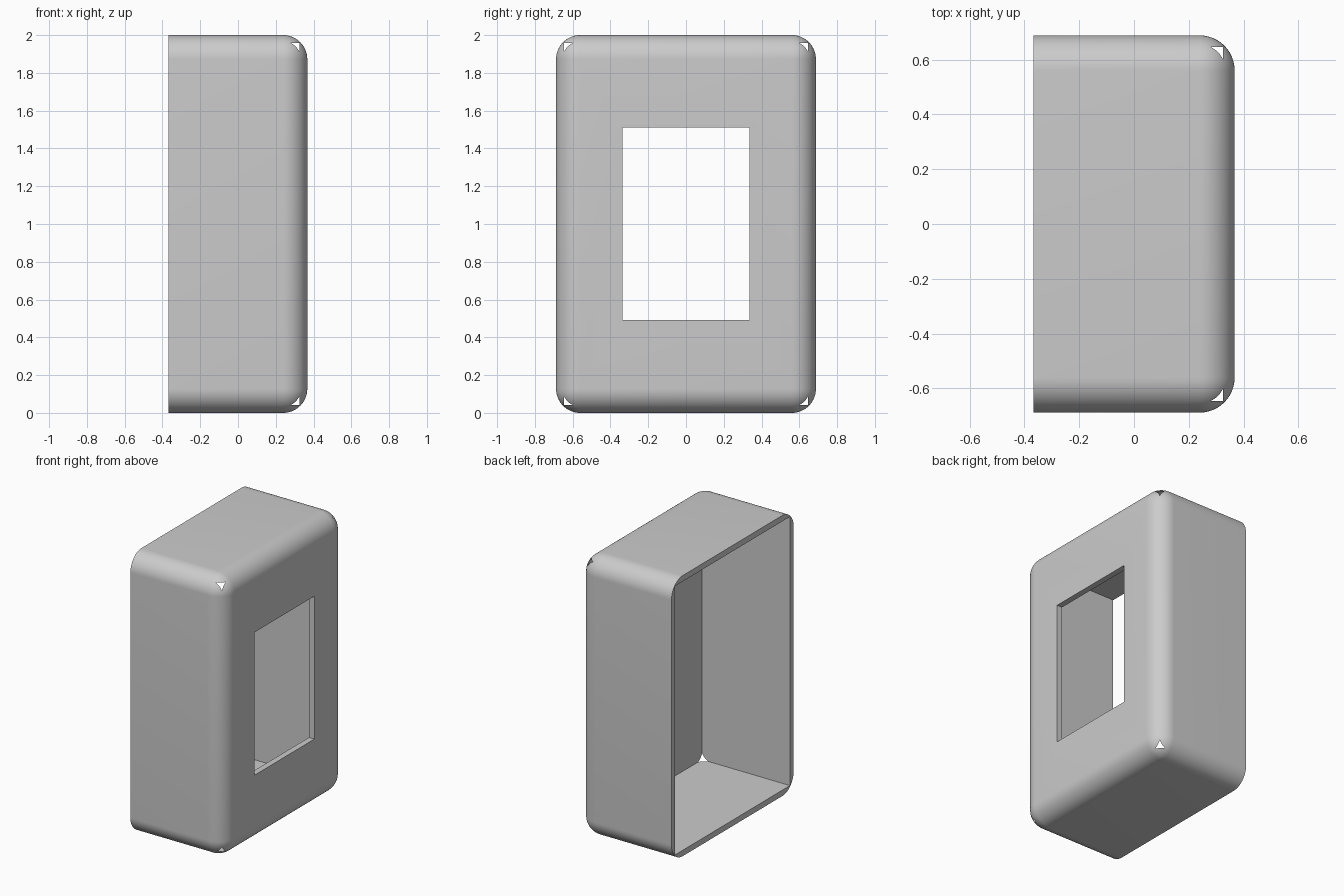
import bpy
import bmesh
import math

cube = bpy.data.objects.get("Cube")
if cube:
    bpy.data.objects.remove(cube, do_unlink=True)

DEPTH, WIDTH, HEIGHT = 0.734, 1.376, 2.0
WALL, RADIUS = 0.042, 0.128

grey = bpy.data.materials.new("plain grey")
grey.use_nodes = True
grey.diffuse_color = (0.6, 0.6, 0.6, 1)
grey.node_tree.nodes["Principled BSDF"].inputs["Base Color"].default_value = (0.6, 0.6, 0.6, 1)


def box(name, low, high, rounded=False):
    """Box between two corners; optionally round all edges but the back rim."""
    bm = bmesh.new()
    bmesh.ops.create_cube(bm, size=1)
    for v in bm.verts:
        v.co = [(a + b) / 2 + c * (b - a) for a, b, c in zip(low, high, v.co)]
    if rounded:
        edges = [e for e in bm.edges if any(v.co.x > 0 for v in e.verts)]
        bmesh.ops.bevel(bm, geom=edges, offset=RADIUS, offset_type='OFFSET',
                        segments=14, profile=0.5, affect='EDGES')
    mesh = bpy.data.meshes.new(name)
    bm.to_mesh(mesh)
    bm.free()
    mesh.materials.append(grey)
    obj = bpy.data.objects.new(name, mesh)
    bpy.context.collection.objects.link(obj)
    return obj


x, y = DEPTH / 2, WIDTH / 2

# Rounded outer shell
shell = box("rounded_case", (-x, -y, 0), (x, y, HEIGHT), rounded=True)

# Square-cornered cavity open at the back, which just breaks through the round
# corners, and the rectangular window in the face
cutters = [
    box("cavity_cutter", (-x - 0.2, -y + WALL, WALL), (x - WALL, y - WALL, HEIGHT - WALL)),
    box("window_cutter", (0, -0.336, 0.492), (x + 0.2, 0.336, 1.51)),
]

bpy.ops.object.select_all(action='DESELECT')
shell.select_set(True)
bpy.context.view_layer.objects.active = shell
for cutter in cutters:
    cutter.hide_render = True
    mod = shell.modifiers.new(cutter.name, 'BOOLEAN')
    mod.operation = 'DIFFERENCE'
    mod.solver = 'EXACT'
    mod.object = cutter
    bpy.ops.object.modifier_apply(modifier=mod.name)
    bpy.data.objects.remove(cutter, do_unlink=True)

bpy.ops.object.shade_smooth_by_angle(angle=math.radians(30))
